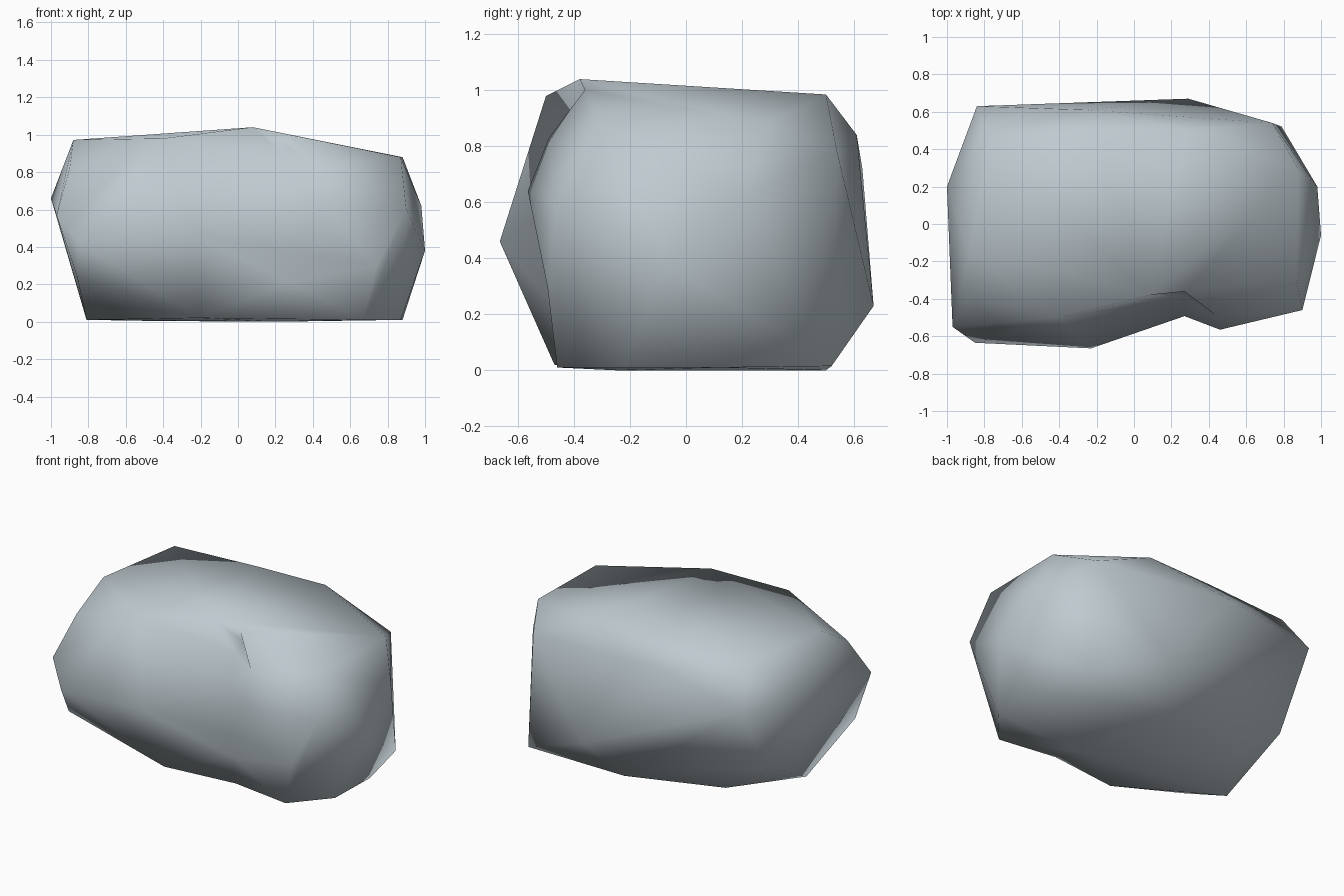
import bpy, bmesh

if "Cube" in bpy.data.objects:
    bpy.data.objects.remove(bpy.data.objects["Cube"])

# Key corners of the boulder, (x, y, z), grouped by region
top = [(-.78, .45, .975), (-.88, -.15, .972), (-.4, -.5, .98), (.08, -.38, 1.04),
       (-.2, .48, .985), (.29, .5, .985), (.42, -.33, .945), (.87, -.3, .88), (.88, .29, .88)]
back = [(-.84, .63, .72), (-.25, .61, .84), (.29, .67, .23), (.74, .54, .78)]
front = [(-.23, -.665, .46), (-.85, -.635, .42), (-.86, -.54, .24), (.46, -.565, .64),
         (.44, -.49, .83), (.74, -.495, .3), (.9, -.46, .6)]
ends = [(-1, .2, .66), (-.97, -.55, .57), (-.9, -.4, .82), (.98, .2, .62), (1, -.06, .38),
        (-.84, .36, .25)]
base = [(-.81, -.1, .01), (-.21, -.47, .02), (.67, -.46, .01), (.87, -.23, .01),
        (.88, .12, .01), (.79, .52, .015), (.1, .5, 0), (-.5, .3, .005), (.2, -.25, 0)]

# Wrap the corners in a faceted skin
bm = bmesh.new()
for p in top + back + front + ends + base:
    bm.verts.new(p)
bmesh.ops.convex_hull(bm, input=bm.verts[:])
loose = [v for v in bm.verts if not v.link_faces]
bmesh.ops.delete(bm, geom=loose, context='VERTS')

# Hollow out the groove that runs down the front
faces = [f for f in bm.faces if f.calc_center_median().y < -.3]
edges = list({e for f in faces for e in f.edges})
verts = list({v for f in faces for v in f.verts})
cut = bmesh.ops.bisect_plane(bm, geom=verts + edges + faces,
                             plane_co=(.27, 0, 0), plane_no=(1, 0, 0))
for g in cut['geom_cut']:
    if isinstance(g, bmesh.types.BMVert) and g.co.y < -.3 and g.co.z < .93:
        g.co.y = max(g.co.y + .1, -.5) if g.co.z > .1 else -.41
bmesh.ops.triangulate(bm, faces=bm.faces[:])
bmesh.ops.recalc_face_normals(bm, faces=bm.faces[:])
for f in bm.faces:
    f.smooth = True

mesh = bpy.data.meshes.new("boulder")
bm.to_mesh(mesh)
bm.free()

# Pale blue-grey stone
stone = bpy.data.materials.new("stone grey")
stone.diffuse_color = (.52, .59, .63, 1)
stone.use_nodes = True
stone.node_tree.nodes["Principled BSDF"].inputs["Base Color"].default_value = stone.diffuse_color
mesh.materials.append(stone)
boulder = bpy.data.objects.new("boulder", mesh)
bpy.context.collection.objects.link(boulder)
